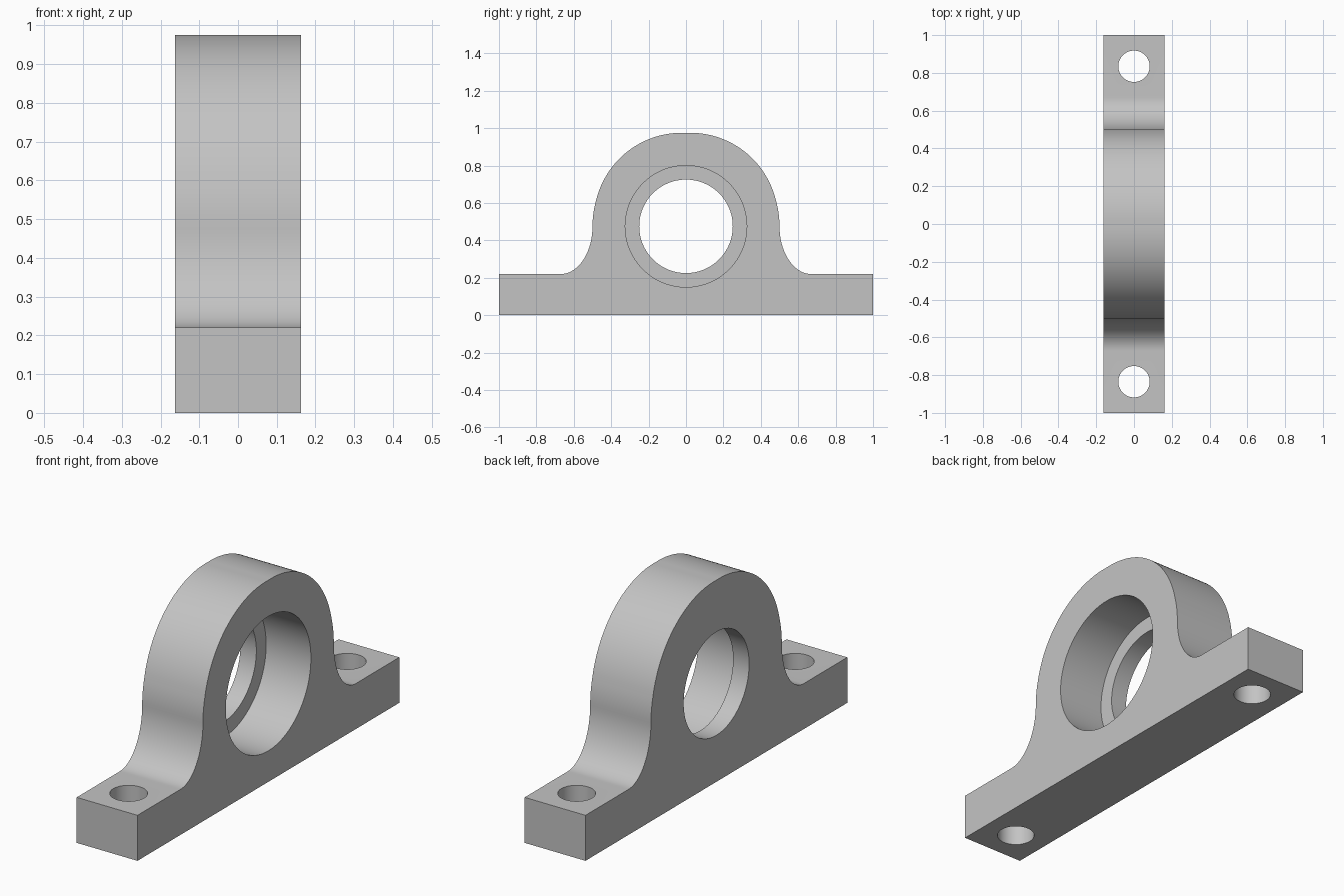
import bpy
import bmesh
from math import sin, cos, pi, radians
from mathutils import Matrix

cube = bpy.data.objects.get("Cube")
if cube:
    bpy.data.objects.remove(cube, do_unlink=True)

HALF = 0.1625         # half thickness along x
BASE_TOP = 0.22
CENTRE_Z = 0.475      # bearing axis height
RADIUS = 0.5          # hump outer radius
FOOT = 0.67           # where the fillet meets the base
STEP_X = -0.077       # shoulder between the two bores

grey = bpy.data.materials.new("cast_grey")
grey.use_nodes = True
colour = (0.55, 0.55, 0.55, 1)
grey.diffuse_color = colour
grey.node_tree.nodes["Principled BSDF"].inputs["Base Color"].default_value = colour


def half_profile():
    """Right half of the outline, from the base corner to the crown."""
    pts = [(1, 0), (1, BASE_TOP)]
    # flared fillet from base to hump
    for i in range(25):
        a = pi / 2 * i / 24
        pts.append((FOOT - (FOOT - RADIUS) * sin(a),
                    CENTRE_Z - (CENTRE_Z - BASE_TOP) * cos(a)))
    # rounded hump, slightly full at the shoulders
    start = radians(14.5)
    for i in range(1, 49):
        a = pi / 2 * i / 48
        bulge = 0.008 * sin(pi * max(0, a - start) / (pi / 2 - start))
        r = RADIUS + bulge
        pts.append((r * cos(a), CENTRE_Z + r * sin(a)))
    return pts


def finish(name, bm):
    mesh = bpy.data.meshes.new(name)
    bmesh.ops.recalc_face_normals(bm, faces=bm.faces)
    bm.to_mesh(mesh)
    bm.free()
    mesh.materials.append(grey)
    obj = bpy.data.objects.new(name, mesh)
    bpy.context.collection.objects.link(obj)
    return obj


def cylinder(name, radius, length, matrix):
    bm = bmesh.new()
    bmesh.ops.create_cone(bm, cap_ends=True, segments=96, radius1=radius,
                          radius2=radius, depth=length, matrix=matrix)
    obj = finish(name, bm)
    obj.hide_render = True
    return obj


# Housing body: mirrored outline extruded through the thickness
right = half_profile()
outline = right + [(-y, z) for y, z in reversed(right[:-1])]
bm = bmesh.new()
face = bm.faces.new([bm.verts.new((-HALF, y, z)) for y, z in outline])
side = bmesh.ops.extrude_face_region(bm, geom=[face])
moved = [v for v in side["geom"] if isinstance(v, bmesh.types.BMVert)]
bmesh.ops.translate(bm, verts=moved, vec=(2 * HALF, 0, 0))
housing = finish("bearing_housing", bm)

# Cutters: through bore, wide bearing seat open to +x, two bolt holes
along_x = Matrix.Rotation(pi / 2, 4, "Y")
seat_end = 0.3
cutters = [
    cylinder("bore_cutter", 0.25, 1,
             Matrix.Translation((0, 0, CENTRE_Z)) @ along_x),
    cylinder("seat_cutter", 0.325, seat_end - STEP_X,
             Matrix.Translation(((seat_end + STEP_X) / 2, 0, CENTRE_Z)) @ along_x),
]
for s in (-1, 1):
    cutters.append(cylinder("bolt_hole_cutter", 0.083, 1,
                            Matrix.Translation((0, s * 0.835, 0.1))))

bpy.ops.object.select_all(action="DESELECT")
bpy.context.view_layer.objects.active = housing
housing.select_set(True)
for cutter in cutters:
    mod = housing.modifiers.new("cut", "BOOLEAN")
    mod.operation = "DIFFERENCE"
    mod.solver = "EXACT"
    mod.object = cutter
    bpy.ops.object.modifier_apply(modifier=mod.name)
    bpy.data.objects.remove(cutter, do_unlink=True)

bpy.ops.object.shade_smooth_by_angle(angle=radians(30))
